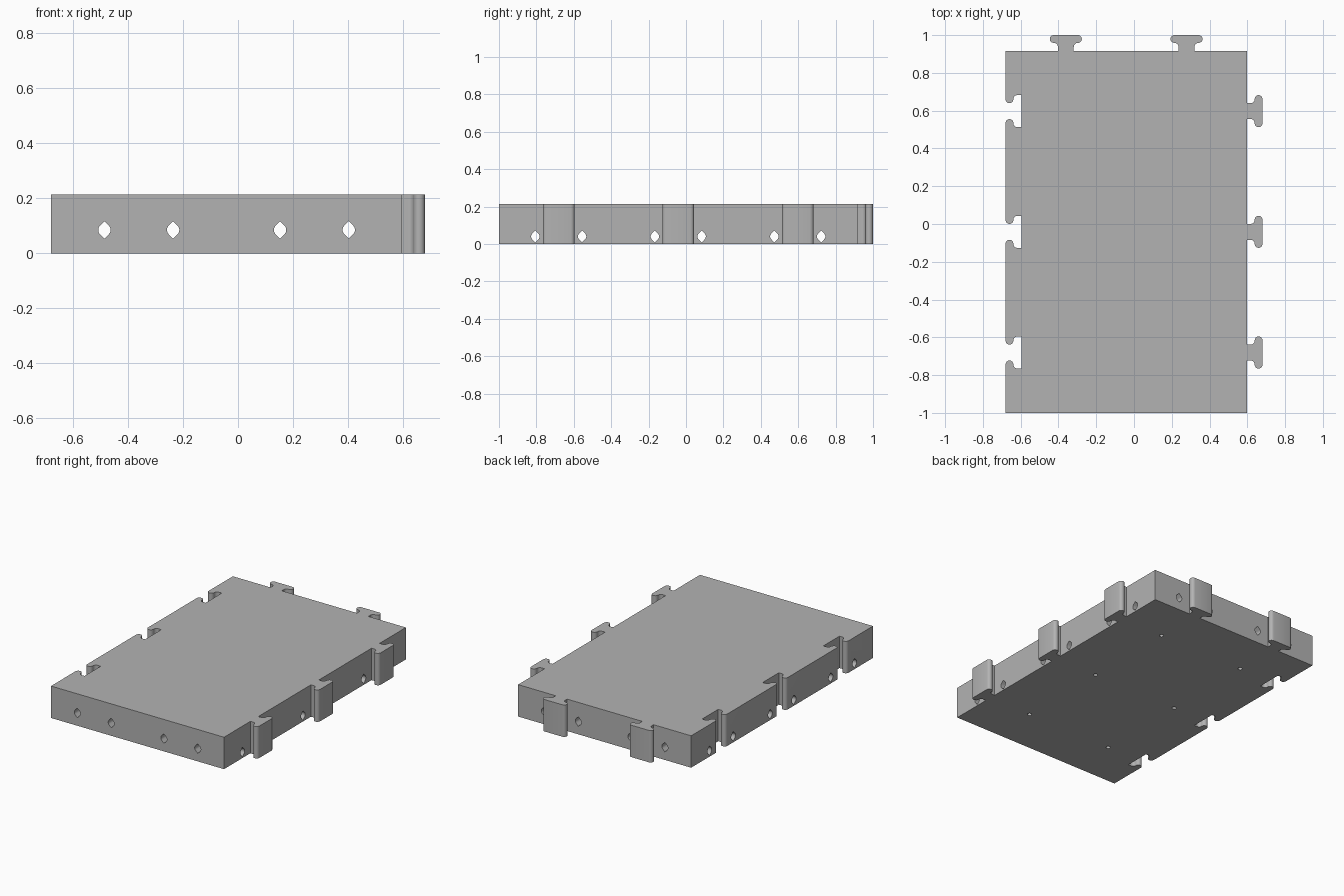
import bpy, bmesh
from math import sin, cos, radians, pi
from mathutils import Vector

cube = bpy.data.objects.get("Cube")
if cube:
    bpy.data.objects.remove(cube, do_unlink=True)

# Main dimensions
CELL = 0.639
HEIGHT = 0.213
LEFT, RIGHT, FRONT, BACK = -0.68, 0.597, -1.0, 0.917
R = 0.0208                      # rounding of the joints
NECK, HEAD = 0.042, 0.085       # half widths of a joint
MID_X, MID_Y = (LEFT + RIGHT) / 2, (FRONT + BACK) / 2
COLS = [MID_X + CELL * k for k in (-0.5, 0.5)]
ROWS = [MID_Y + CELL * k for k in (-1, 0, 1)]

grey = bpy.data.materials.new("plain grey")
grey.use_nodes = True
colour = (0.45, 0.45, 0.45, 1)
grey.diffuse_color = colour
grey.node_tree.nodes["Principled BSDF"].inputs["Base Color"].default_value = colour


def arc(cx, cy, start, end, r=R, steps=8):
    return [(cx + r * cos(radians(start + (end - start) * i / steps)),
             cy + r * sin(radians(start + (end - start) * i / steps)))
            for i in range(steps + 1)]


def mirrored(half):
    """Full joint outline, running from negative to positive side."""
    return [(-s, d) for s, d in half] + half[::-1]


# Joint outlines as (along the edge, away from the edge)
lip = (NECK + R, R)
head = (HEAD - R, 3 * R)
tab = mirrored([(NECK, 0)] + arc(*lip, 180, 90) + arc(*head, -90, 90))
slot = mirrored(arc(*lip, 270, 90) + arc(*head, -90, 0) + [(HEAD, 4 * R)])


def prism(name, outline, axis, length):
    """Extrude a closed outline of 3D points along an axis."""
    bm = bmesh.new()
    face = bm.faces.new([bm.verts.new(p) for p in outline])
    top = bmesh.ops.extrude_face_region(bm, geom=[face])["geom"]
    bmesh.ops.translate(bm, vec=Vector(axis) * length,
                        verts=[v for v in top if isinstance(v, bmesh.types.BMVert)])
    bmesh.ops.remove_doubles(bm, verts=bm.verts, dist=1e-5)
    bmesh.ops.recalc_face_normals(bm, faces=bm.faces)
    mesh = bpy.data.meshes.new(name)
    bm.to_mesh(mesh)
    bm.free()
    obj = bpy.data.objects.new(name, mesh)
    bpy.context.collection.objects.link(obj)
    return obj


# Tile outline, counter-clockwise from the front left corner
outline = [(LEFT, FRONT), (RIGHT, FRONT)]
for y in ROWS:
    outline += [(RIGHT + d, y + s) for s, d in tab]
outline.append((RIGHT, BACK))
for x in reversed(COLS):
    outline += [(x - s, BACK + d) for s, d in tab]
outline.append((LEFT, BACK))
for y in reversed(ROWS):
    outline += [(LEFT + d, y - s) for s, d in slot]
tile = prism("interlocking_tile", [(x, y, 0) for x, y in outline], (0, 0, 1), HEIGHT)
tile.data.materials.append(grey)

# Cutters: pointed round channels both ways, and blind holes underneath
PR = 0.0225
channel = (arc(0, 0, -45, 45, PR) + [(0, PR * 1.414)]
           + arc(0, 0, 135, 225, PR) + [(0, -PR * 1.414)])
cutters = []
for x in COLS:
    for side in (-0.125, 0.125):
        cutters.append(prism("channel_cutter", [(x + side + u, -1.2, 0.085 + v) for u, v in channel],
                             (0, 1, 0), 2.4))
for y in ROWS:
    for side in (-0.125, 0.125):
        cutters.append(prism("channel_cutter", [(-1, y + side + u, 0.04 + v) for u, v in channel],
                             (1, 0, 0), 2))
    for x in COLS:
        cutters.append(prism("hole_cutter", [(x + u, y + v, -0.1) for u, v in arc(0, 0, 0, 360, 0.014, 16)[:-1]],
                             (0, 0, 1), 0.25))

for cutter in cutters:
    cutter.hide_render = True
    cut = tile.modifiers.new("cut", "BOOLEAN")
    cut.operation = "DIFFERENCE"
    cut.solver = "EXACT"
    cut.object = cutter

# Apply the cuts and remove the cutters
evaluated = tile.evaluated_get(bpy.context.evaluated_depsgraph_get())
mesh = bpy.data.meshes.new_from_object(evaluated)
tile.modifiers.clear()
tile.data = mesh
mesh.name = "interlocking_tile"
for cutter in cutters:
    bpy.data.objects.remove(cutter, do_unlink=True)

bpy.ops.object.select_all(action="DESELECT")
tile.select_set(True)
bpy.context.view_layer.objects.active = tile
bpy.ops.object.shade_smooth_by_angle(angle=radians(30))
